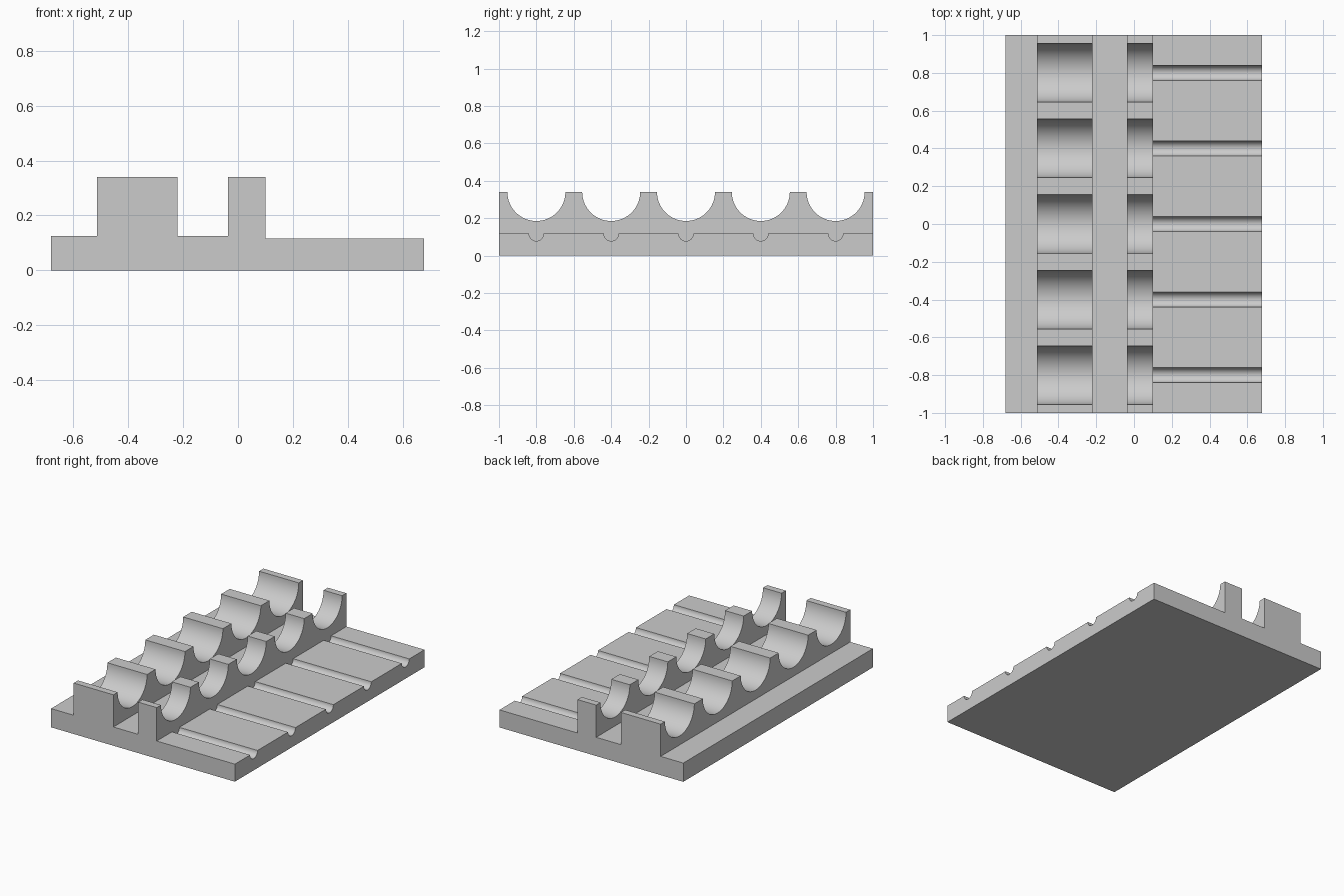
import bpy, bmesh, math
from mathutils import Matrix

if "Cube" in bpy.data.objects:
    bpy.data.objects.remove(bpy.data.objects["Cube"])

grey = bpy.data.materials.new("plain grey")
grey.diffuse_color = (0.6, 0.6, 0.6, 1)
grey.use_nodes = True
grey.node_tree.nodes["Principled BSDF"].inputs["Base Color"].default_value = grey.diffuse_color


def new_object(name, bm):
    bmesh.ops.recalc_face_normals(bm, faces=bm.faces)
    mesh = bpy.data.meshes.new(name)
    bm.to_mesh(mesh)
    bm.free()
    mesh.materials.append(grey)
    obj = bpy.data.objects.new(name, mesh)
    bpy.context.collection.objects.link(obj)
    return obj


# Stepped tray: side profile (x, z) swept along y
profile = [(-0.68, 0), (0.677, 0), (0.677, 0.117), (0.10, 0.117), (0.10, 0.34),
           (-0.037, 0.34), (-0.037, 0.125), (-0.22, 0.125), (-0.22, 0.34),
           (-0.513, 0.34), (-0.513, 0.125), (-0.68, 0.125)]
bm = bmesh.new()
face = bm.faces.new([bm.verts.new((x, -1, z)) for x, z in profile])
swept = bmesh.ops.extrude_face_region(bm, geom=[face])["geom"]
bmesh.ops.translate(bm, vec=(0, 2, 0),
                    verts=[v for v in swept if isinstance(v, bmesh.types.BMVert)])
tray = new_object("holder_tray", bm)


def rod_cutter(name, x0, x1, z, radius, sides):
    """Five rods lying along x, evenly spaced in y."""
    bm = bmesh.new()
    for i in range(-2, 3):
        place = (Matrix.Translation(((x0 + x1) / 2, i * 0.4, z))
                 @ Matrix.Rotation(math.pi / 2, 4, 'Y'))
        bmesh.ops.create_cone(bm, cap_ends=True, segments=sides, radius1=radius,
                              radius2=radius, depth=x1 - x0, matrix=place)
    cutter = new_object(name, bm)
    cutter.hide_render = True
    return cutter


# Round cradles through both ridges, small grooves in the front shelf
cutters = [rod_cutter("cradle_cutter", -0.6, 0.2, 0.34, 0.155, 64),
           rod_cutter("groove_cutter", 0.10, 0.75, 0.117, 0.039, 32)]
bpy.context.view_layer.objects.active = tray
for cutter in cutters:
    mod = tray.modifiers.new(cutter.name, 'BOOLEAN')
    mod.operation = 'DIFFERENCE'
    mod.solver = 'EXACT'
    mod.object = cutter
    bpy.ops.object.modifier_apply(modifier=mod.name)
    bpy.data.objects.remove(cutter)

# Smooth curves with crisp edges
bpy.ops.object.select_all(action='DESELECT')
tray.select_set(True)
bpy.ops.object.shade_smooth_by_angle(angle=math.radians(30))
